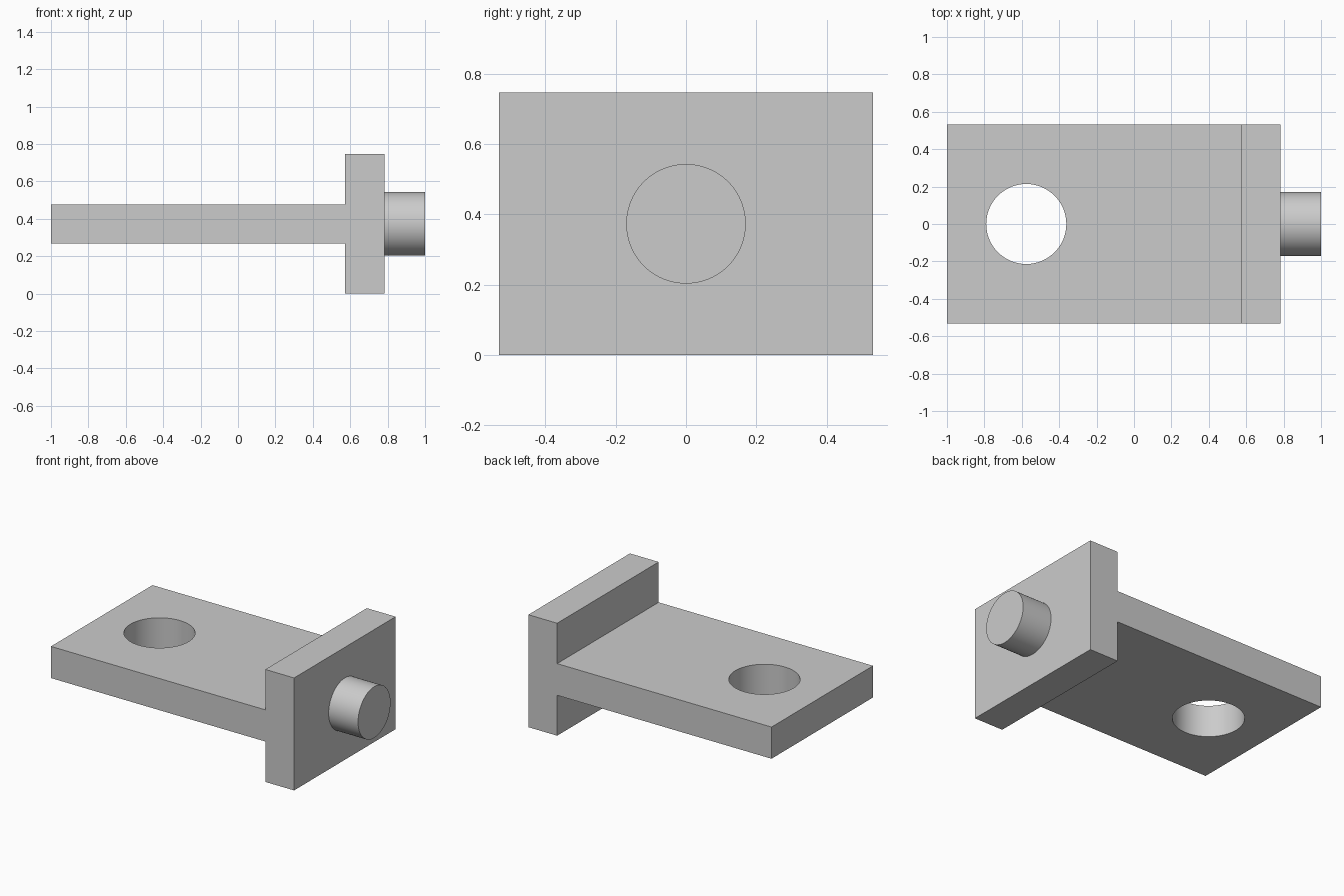
import bpy
import bmesh
from math import radians
from mathutils import Matrix

cube = bpy.data.objects.get("Cube")
if cube:
    bpy.data.objects.remove(cube, do_unlink=True)

HALF_WIDTH = 0.532
HEIGHT = 0.746
MID = HEIGHT / 2
TONGUE = 0.105          # half thickness of the tongue
PLATE_IN, PLATE_OUT = 0.573, 0.784

grey = bpy.data.materials.new("plain_grey")
grey.use_nodes = True
COLOUR = (0.6, 0.6, 0.6, 1)
grey.diffuse_color = COLOUR
grey.node_tree.nodes["Principled BSDF"].inputs["Base Color"].default_value = COLOUR


def add_object(name, bm):
    bmesh.ops.recalc_face_normals(bm, faces=bm.faces)
    mesh = bpy.data.meshes.new(name)
    bm.to_mesh(mesh)
    bm.free()
    mesh.materials.append(grey)
    obj = bpy.data.objects.new(name, mesh)
    bpy.context.collection.objects.link(obj)
    return obj


def cylinder(name, radius, depth, matrix):
    bm = bmesh.new()
    bmesh.ops.create_cone(bm, cap_ends=True, segments=96, radius1=radius,
                          radius2=radius, depth=depth, matrix=matrix)
    return add_object(name, bm)


def smooth(obj):
    bpy.ops.object.select_all(action="DESELECT")
    obj.select_set(True)
    bpy.context.view_layer.objects.active = obj
    bpy.ops.object.shade_smooth_by_angle(angle=radians(30))


# T-shaped body: side profile extruded across the width
low, high = MID - TONGUE, MID + TONGUE
profile = [(-1, low), (PLATE_IN, low), (PLATE_IN, 0), (PLATE_OUT, 0),
           (PLATE_OUT, HEIGHT), (PLATE_IN, HEIGHT), (PLATE_IN, high), (-1, high)]
bm = bmesh.new()
side = bm.faces.new([bm.verts.new((x, -HALF_WIDTH, z)) for x, z in profile])
extruded = bmesh.ops.extrude_face_region(bm, geom=[side], use_keep_orig=True)
verts = [v for v in extruded["geom"] if isinstance(v, bmesh.types.BMVert)]
bmesh.ops.translate(bm, verts=verts, vec=(0, 2 * HALF_WIDTH, 0))
body = add_object("tongue_and_end_plate", bm)

# Round through hole in the tongue
cutter = cylinder("hole_cutter", 0.214, 0.5, Matrix.Translation((-0.576, 0, MID)))
cut = body.modifiers.new("hole", "BOOLEAN")
cut.operation = "DIFFERENCE"
cut.solver = "EXACT"
cut.object = cutter
bpy.context.view_layer.objects.active = body
bpy.ops.object.modifier_apply(modifier=cut.name)
bpy.data.objects.remove(cutter, do_unlink=True)
smooth(body)

# Round pin on the outer face of the end plate
pin = cylinder("pin", 0.17, 1 - PLATE_OUT,
               Matrix.Translation(((1 + PLATE_OUT) / 2, 0, MID))
               @ Matrix.Rotation(radians(90), 4, "Y"))
smooth(pin)
